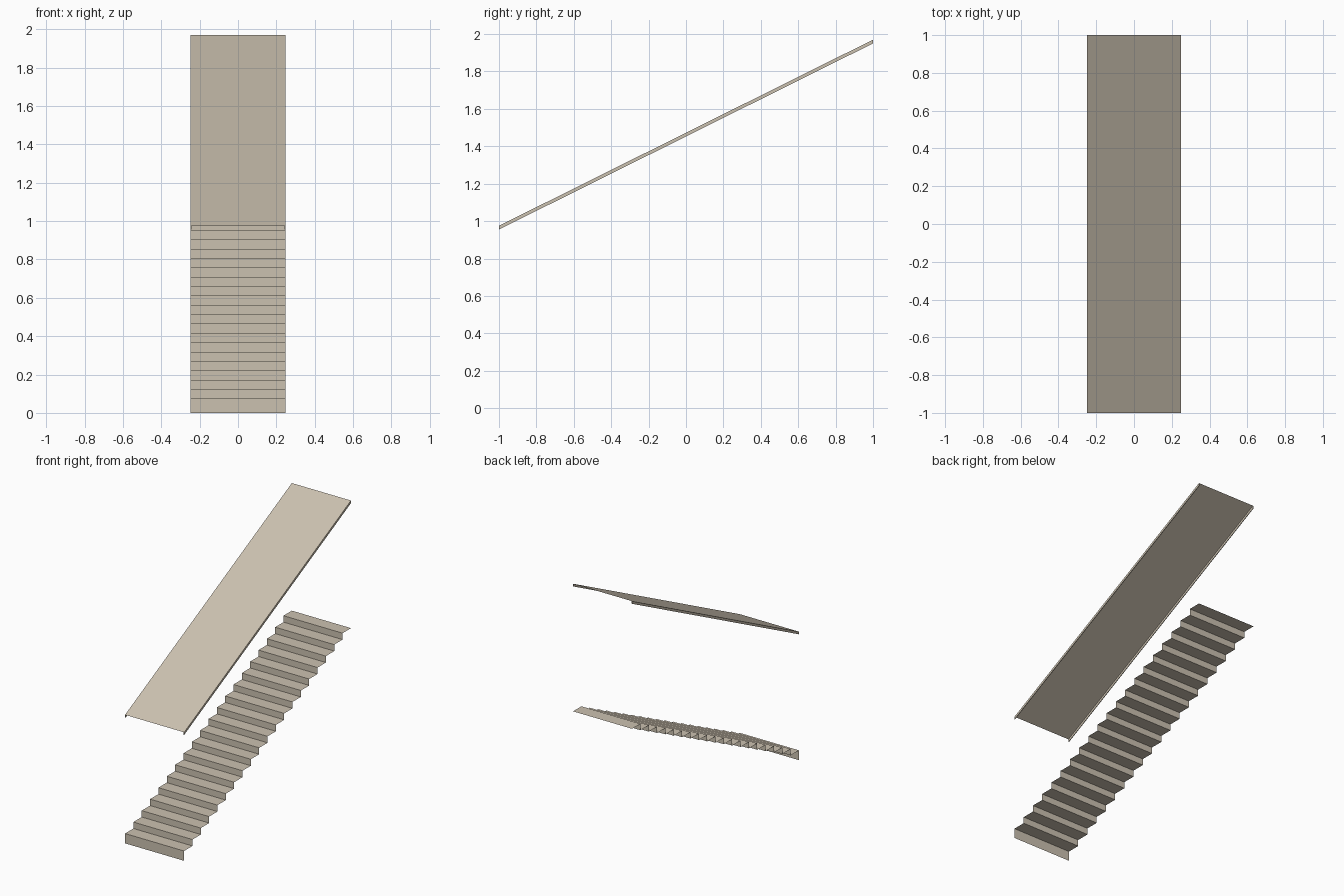
import bpy

if "Cube" in bpy.data.objects:
    bpy.data.objects.remove(bpy.data.objects["Cube"])

HALF_W = 0.248
STEPS = 20
RUN = 2.0 / STEPS
FIRST_RISE, RISE = 0.0745, 0.0488
RAMP_LOW, RAMP_HIGH = 0.975, 1.97   # top of the sloped sheet, front and back
LIP_W, LIP_H = 0.005, 0.02

beige = bpy.data.materials.new("warm_beige")
beige.diffuse_color = (0.60, 0.535, 0.435, 1)
beige.use_nodes = True
beige.node_tree.nodes["Principled BSDF"].inputs["Base Color"].default_value = beige.diffuse_color


def make_object(name, verts, faces):
    mesh = bpy.data.meshes.new(name)
    mesh.from_pydata(verts, [], faces)
    mesh.materials.append(beige)
    mesh.update()
    obj = bpy.data.objects.new(name, mesh)
    bpy.context.collection.objects.link(obj)
    return obj


def extrude_profile(name, profile, x0, x1, closed=False):
    """Sweep a (y, z) profile across the width as a sheet, or a closed bar."""
    n = len(profile)
    verts = [(x, y, z) for x in (x0, x1) for y, z in profile]
    faces = [(i, n + i, n + (i + 1) % n, (i + 1) % n)
             for i in range(n if closed else n - 1)]
    if closed:
        faces += [tuple(range(n)), tuple(reversed(range(n, 2 * n)))]
    return make_object(name, verts, faces)


# Stair flight: a folded sheet of risers and treads
profile = [(-1.0, 0.0)]
for i in range(STEPS):
    z = FIRST_RISE + i * RISE
    profile += [(-1.0 + i * RUN, z), (-1.0 + (i + 1) * RUN, z)]
extrude_profile("stair_flight", profile, -HALF_W, HALF_W)

# Sloped sheet above the stairs
extrude_profile("sloped_panel", [(-1, RAMP_LOW), (1, RAMP_HIGH)], -HALF_W, HALF_W)

# Narrow lips hanging under both long edges of the panel
lip = [(-1, RAMP_LOW), (-1, RAMP_LOW - LIP_H), (1, RAMP_HIGH - LIP_H), (1, RAMP_HIGH)]
lip.reverse()
for side, x0 in (("left", -HALF_W), ("right", HALF_W - LIP_W)):
    bar = extrude_profile(side + "_edge_lip", lip, x0, x0 + LIP_W, closed=True)
    # make the bar's faces point outward
    bpy.context.view_layer.objects.active = bar
    bar.select_set(True)
    bpy.ops.object.mode_set(mode='EDIT')
    bpy.ops.mesh.select_all(action='SELECT')
    bpy.ops.mesh.normals_make_consistent(inside=False)
    bpy.ops.object.mode_set(mode='OBJECT')
    bar.select_set(False)
